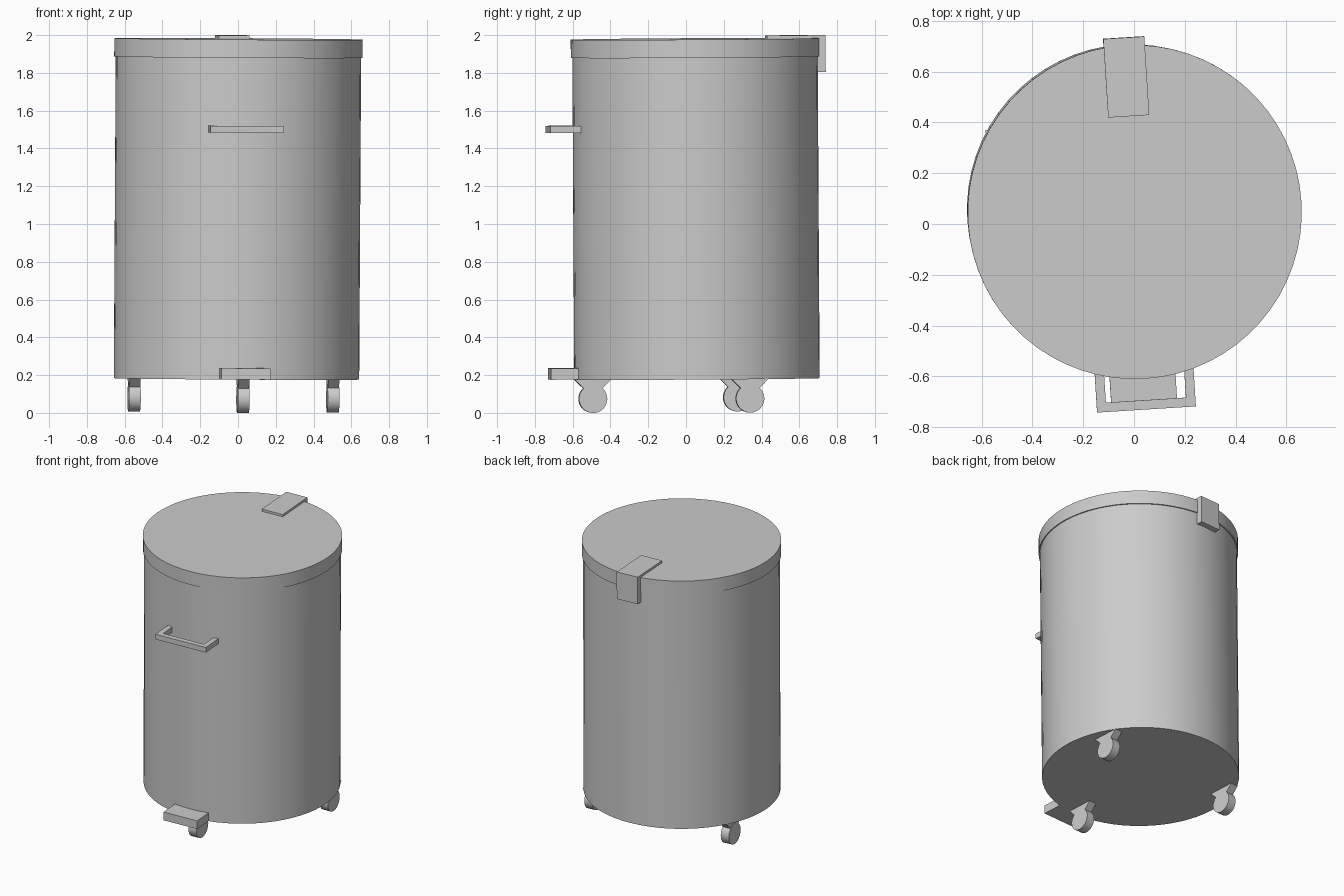
import bpy, bmesh
from math import radians
from mathutils import Matrix, Vector

if "Cube" in bpy.data.objects:
    bpy.data.objects.remove(bpy.data.objects["Cube"])

# Whole bin is turned and leaning very slightly
lean = Vector((0, 0, 1)).rotation_difference(Vector((0.006, -0.006, 1)))
PLACE = (Matrix.Translation((-0.009, 0.059, 0.003))
         @ lean.to_matrix().to_4x4() @ Matrix.Rotation(radians(3.6), 4, 'Z'))


def finish(name, bm, smooth=False):
    bmesh.ops.recalc_face_normals(bm, faces=bm.faces)
    bm.transform(PLACE)
    mesh = bpy.data.meshes.new(name)
    bm.to_mesh(mesh)
    bm.free()
    ob = bpy.data.objects.new(name, mesh)
    bpy.context.collection.objects.link(ob)
    if smooth:
        bpy.ops.object.select_all(action='DESELECT')
        ob.select_set(True)
        bpy.context.view_layer.objects.active = ob
        bpy.ops.object.shade_smooth_by_angle(angle=radians(35))
    return ob


def cylinder(name, radius, depth, centre, sides, rot=Matrix.Identity(4)):
    bm = bmesh.new()
    bmesh.ops.create_cone(bm, cap_ends=True, segments=sides, radius1=radius,
                          radius2=radius, depth=depth,
                          matrix=Matrix.Translation(centre) @ rot)
    return finish(name, bm, True)


def prism(name, points, extrude):
    """Extrude a closed planar outline along a vector."""
    bm = bmesh.new()
    face = bm.faces.new([bm.verts.new(p) for p in points])
    new = bmesh.ops.extrude_face_region(bm, geom=[face], use_keep_orig=True)
    verts = [g for g in new['geom'] if isinstance(g, bmesh.types.BMVert)]
    bmesh.ops.translate(bm, verts=verts, vec=extrude)
    return finish(name, bm)


# Drum and lid
cylinder("bin_body", 0.65, 1.72, (0, 0, 1.037), 64)
cylinder("lid", 0.658, 0.097, (0, 0, 1.9285), 64)

# Lid hinge: L-shaped strap over the back rim
strap = [(0.378, 1.97), (0.378, 1.993), (0.688, 1.993),
         (0.688, 1.797), (0.64, 1.797), (0.64, 1.97)]
prism("lid_hinge", [(-0.081, y, z) for y, z in strap], (0.162, 0, 0))

# Front pull handle: U-shaped bar
half = [(0.195, -0.60), (0.195, -0.782), (-0.195, -0.782), (-0.195, -0.60),
        (-0.158, -0.60), (-0.158, -0.745), (0.158, -0.745), (0.158, -0.60)]
prism("front_handle", [(x, y, 1.484) for x, y in half], (0, 0, 0.037))

# Foot pedal
plate = [(-0.13, -0.60), (-0.13, -0.782), (0.13, -0.782), (0.13, -0.60)]
prism("foot_pedal", [(x, y, 0.178) for x, y in plate], (0, 0, 0.06))

# Three casters: wheel with a tapered bracket
for side, x, y in (("front", 0, -0.553), ("left", -0.527, 0.247), ("right", 0.527, 0.247)):
    cylinder(side + "_wheel", 0.075, 0.062, (x, y, 0.075), 32,
             Matrix.Rotation(radians(90), 4, 'Y'))
    fork = [(-0.1, 0.18), (0.1, 0.18), (0.02, 0.1), (-0.02, 0.1)]
    prism(side + "_caster_bracket", [(x - 0.029, y + dy, z) for dy, z in fork],
          (0.058, 0, 0))
